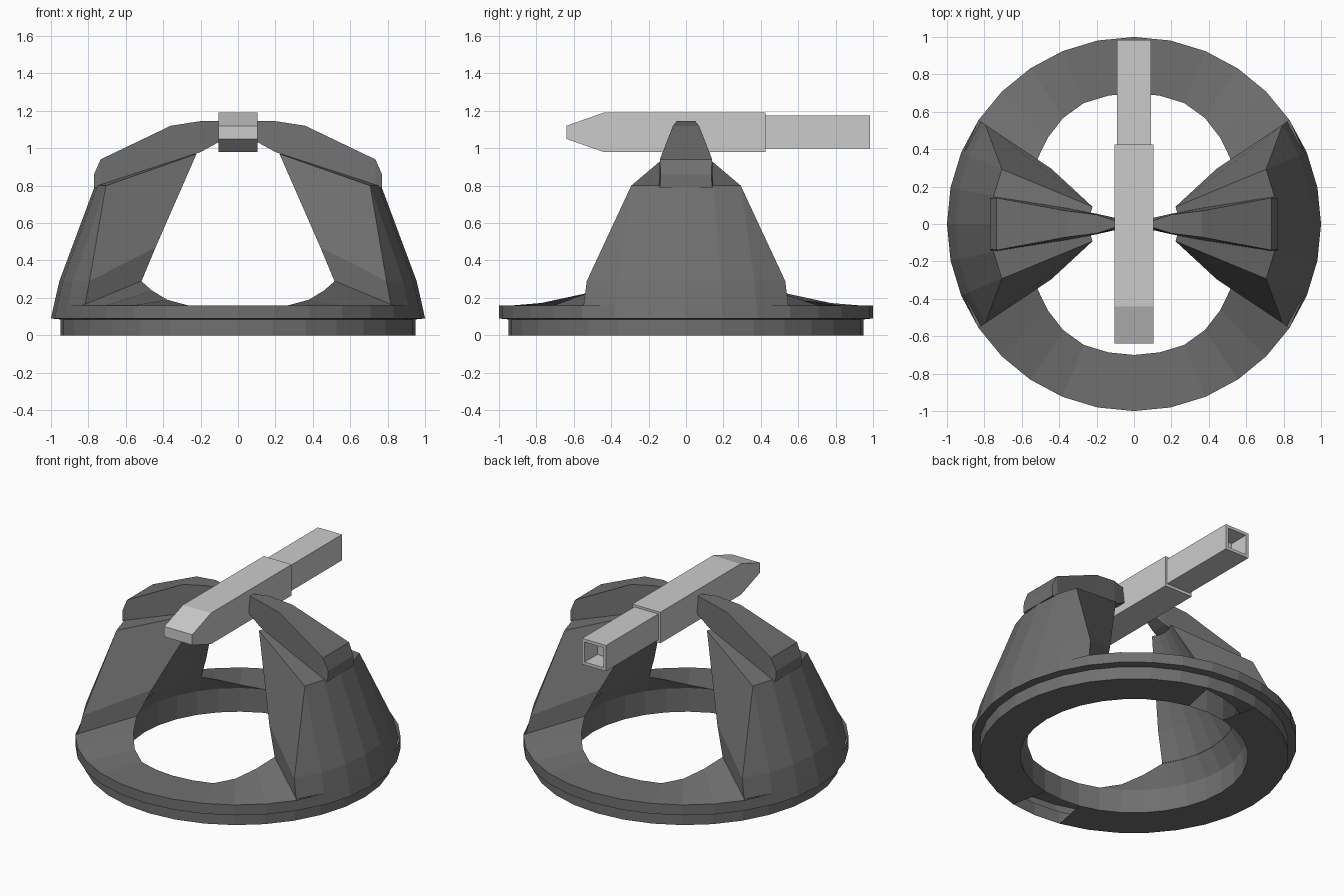
import bpy, bmesh
from math import radians, cos, sin

if "Cube" in bpy.data.objects:
    bpy.data.objects.remove(bpy.data.objects["Cube"])


def material(name, value):
    m = bpy.data.materials.new(name)
    m.use_nodes = True
    m.diffuse_color = (value, value, value, 1)
    m.node_tree.nodes["Principled BSDF"].inputs["Base Color"].default_value = (value, value, value, 1)
    return m


dark = material("dark grey", 0.16)
light = material("light grey", 0.6)


def finish(bm, name, mat):
    bmesh.ops.remove_doubles(bm, verts=bm.verts, dist=0.0005)
    bmesh.ops.recalc_face_normals(bm, faces=bm.faces)
    me = bpy.data.meshes.new(name)
    bm.to_mesh(me)
    bm.free()
    me.materials.append(mat)
    ob = bpy.data.objects.new(name, me)
    bpy.context.collection.objects.link(ob)
    return ob


def loft(bm, loops, closed=True):
    """Bridge a list of point loops that all have the same length."""
    rows = [[bm.verts.new(p) for p in loop] for loop in loops]
    n = len(rows[0])
    for a, b in zip(rows, rows[1:]):
        for i in range(n if closed else n - 1):
            j = (i + 1) % n
            bm.faces.new((a[i], a[j], b[j], b[i]))
    return rows


def polar(r, z, step):
    a = radians(step * 11.25)
    return (r * cos(a), r * sin(a), z)


# Base ring: the inner rim climbs towards the two pillars
RISE = {2: 0.24, 1: 0.19}


def fold(step):
    """Steps away from the nearest end of the x axis."""
    s = step % 16
    return min(s, 16 - s)


def ring_section(step):
    s = fold(step)
    z = 0.29 if s <= 3 else {4: 0.24, 5: 0.19}.get(s, 0.16)
    rim = 0.985 if s <= 2 else 1.0
    profile = [(0.7, 0), (0.95, 0), (0.95, 0.085), (1, 0.09), (rim, 0.16),
               (0.7 - (z - 0.16) * 0.6, z), (0.7, 0.16)]
    return [polar(r, h, step) for r, h in profile]


bm = bmesh.new()
loft(bm, [ring_section(k) for k in range(33)])
# open the underside at the front and back, and the top below the pillars
doomed = []
for f in bm.faces:
    c = f.calc_center_median()
    if all(v.co.z < 0.01 for v in f.verts) and abs(c.x) < 0.2:
        doomed.append(f)
    if abs(c.y) < 0.5 and c.z > 0.2 and max(v.co.xy.length for v in f.verts) > 0.9:
        doomed.append(f)
bmesh.ops.delete(bm, geom=doomed, context="FACES")
finish(bm, "base_ring", dark)


# Pillars: conical shells, narrower at the top than at the foot
def pillar(name, turn):
    bm = bmesh.new()
    levels = [(0.985, 0.16), (0.955, 0.29), (0.765, 0.8), (0.24, 0.97), (0.53, 0.47), (0.62, 0.29)]
    columns = []
    for k in range(-3, 4):
        top = max(-2, min(2, k))
        columns.append([polar(r, z, (top if z > 0.6 else k) + turn) for r, z in levels])
    rows = loft(bm, columns, closed=False)
    for row in (rows[0], rows[-1]):
        bm.faces.new((row[1], row[2], row[3], row[4]))
        bm.faces.new((row[0], row[1], row[4], row[5]))
    finish(bm, name, dark)


pillar("left_pillar", 0)
pillar("right_pillar", 16)


# Arms: tapered beams reaching from the pillars to the central body
def arm(name, side):
    bm = bmesh.new()
    stations = [(0.09, 0.015, 0.03, 1.145, 1.04), (0.2, 0.05, 0.055, 1.145, 0.98),
                (0.36, 0.07, 0.085, 1.12, 0.92), (0.735, 0.14, 0.145, 0.94, 0.79),
                (0.77, 0.135, 0.14, 0.86, 0.79)]
    loops = [[(side * x, -w, t), (side * x, w, t), (side * x, u, b), (side * x, -u, b)]
             for x, w, u, t, b in stations]
    rows = loft(bm, loops)
    bm.faces.new(rows[0])
    bm.faces.new(rows[-1])
    finish(bm, name, dark)


arm("left_arm", 1)
arm("right_arm", -1)


# Central body and hollow rear tube, lofted along y from rectangles
def tube(name, stations):
    bm = bmesh.new()
    rows = loft(bm, [[(-w, y, b), (w, y, b), (w, y, t), (-w, y, t)] for y, w, b, t in stations])
    bm.faces.new(rows[0])
    bm.faces.new(rows[-1])
    finish(bm, name, light)


tube("main_body", [(-0.64, 0.105, 1.05, 1.12), (-0.44, 0.105, 0.98, 1.19), (0.425, 0.105, 0.98, 1.19)])
tube("rear_tube", [(0.4, 0.09, 1.0, 1.175), (0.985, 0.09, 1.0, 1.175),
                   (0.985, 0.07, 1.02, 1.155), (0.85, 0.07, 1.02, 1.155)])
